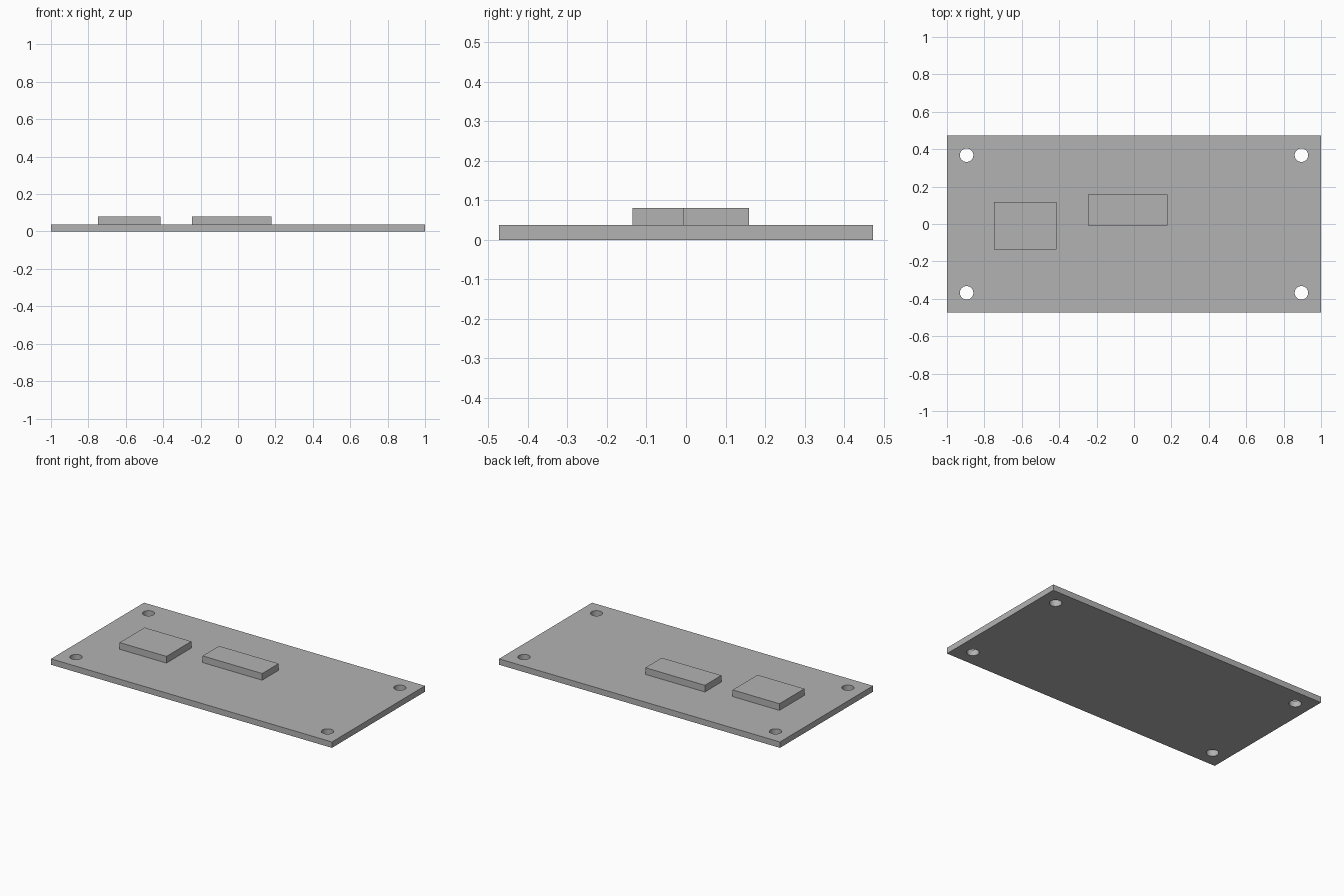
import bpy
import math

if "Cube" in bpy.data.objects:
    bpy.data.objects.remove(bpy.data.objects["Cube"], do_unlink=True)

BOARD_TOP = 0.038
CHIP_TOP = 0.081

grey = bpy.data.materials.new("plain grey")
grey.use_nodes = True
colour = (0.45, 0.45, 0.45, 1)
grey.diffuse_color = colour
grey.node_tree.nodes["Principled BSDF"].inputs["Base Color"].default_value = colour


def box(name, x0, x1, y0, y1, z0, z1):
    """Box between two corners, with its size baked into the mesh."""
    bpy.ops.mesh.primitive_cube_add(
        size=1, location=((x0 + x1) / 2, (y0 + y1) / 2, (z0 + z1) / 2))
    ob = bpy.context.object
    ob.name = name
    ob.scale = (x1 - x0, y1 - y0, z1 - z0)
    bpy.ops.object.transform_apply(location=False, rotation=False, scale=True)
    ob.data.materials.append(grey)
    return ob


# Flat circuit board
board = box("board", -1, 1, -0.473, 0.473, 0, BOARD_TOP)

# Mounting hole in each corner
for sx in (-1, 1):
    for sy in (-1, 1):
        bpy.ops.mesh.primitive_cylinder_add(
            vertices=48, radius=0.036, depth=0.2,
            location=(sx * 0.895, sy * 0.368, BOARD_TOP / 2))
        cutter = bpy.context.object
        cutter.name = "hole_cutter"
        cutter.hide_render = True
        cutter.data.materials.append(grey)
        cut = board.modifiers.new("mounting_hole", 'BOOLEAN')
        cut.operation = 'DIFFERENCE'
        cut.solver = 'EXACT'
        cut.object = cutter
        bpy.context.view_layer.objects.active = board
        bpy.ops.object.modifier_apply(modifier=cut.name)
        bpy.data.objects.remove(cutter, do_unlink=True)

# Round hole walls, crisp rims
bpy.ops.object.select_all(action='DESELECT')
board.select_set(True)
bpy.context.view_layer.objects.active = board
bpy.ops.object.shade_smooth_by_angle(angle=math.radians(30))

# Two raised chips resting on the board
box("square_chip", -0.748, -0.415, -0.135, 0.118, BOARD_TOP, CHIP_TOP)
box("long_chip", -0.246, 0.178, -0.008, 0.159, BOARD_TOP, CHIP_TOP)
